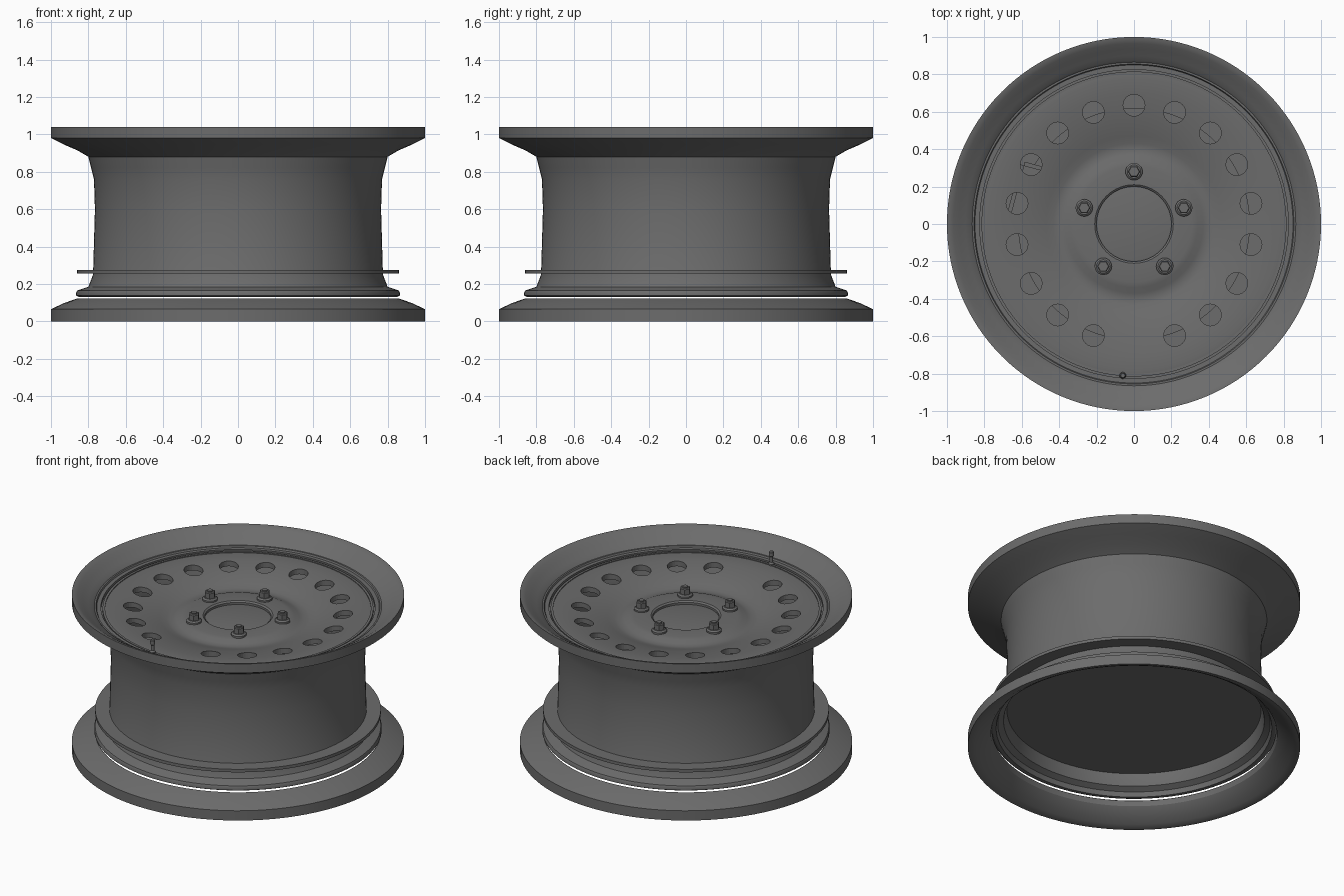
import bpy, bmesh
from math import sin, cos, pi, radians
from mathutils import Matrix

cube = bpy.data.objects.get("Cube")
if cube:
    bpy.data.objects.remove(cube, do_unlink=True)

SEGMENTS = 128
steel = bpy.data.materials.new("dark_grey_steel")
GREY = (0.15, 0.15, 0.15, 1)
steel.use_nodes = True
steel.diffuse_color = GREY
steel.node_tree.nodes["Principled BSDF"].inputs["Base Color"].default_value = GREY


def finish(name, bm):
    """Turn a bmesh into a named, smooth shaded steel object."""
    bmesh.ops.recalc_face_normals(bm, faces=bm.faces)
    mesh = bpy.data.meshes.new(name)
    bm.to_mesh(mesh)
    bm.free()
    mesh.materials.append(steel)
    obj = bpy.data.objects.new(name, mesh)
    bpy.context.collection.objects.link(obj)
    return obj


def smooth(obj):
    bpy.ops.object.select_all(action='DESELECT')
    obj.select_set(True)
    bpy.context.view_layer.objects.active = obj
    bpy.ops.object.shade_smooth_by_angle(angle=radians(28))


def lathe(name, profile, closed=True, x=0, y=0, n=SEGMENTS):
    """Revolve (radius, height) points about a vertical axis; open profiles are capped."""
    bm = bmesh.new()
    rings = [[bm.verts.new((x + r * cos(2 * pi * i / n), y + r * sin(2 * pi * i / n), z))
              for i in range(n)] for r, z in profile]
    pairs = list(zip(rings, rings[1:]))
    if closed:
        pairs.append((rings[-1], rings[0]))
    else:
        bm.faces.new(rings[0])
        bm.faces.new(rings[-1])
    for a, b in pairs:
        for i in range(n):
            j = (i + 1) % n
            bm.faces.new((a[i], a[j], b[j], b[i]))
    obj = finish(name, bm)
    smooth(obj)
    return obj


def polar(radius, degrees):
    return radius * cos(radians(degrees)), radius * sin(radians(degrees))


# Barrel with the flared upper flange and the lower bead seat
lathe("rim_barrel", [
    (1, 1.04), (1, .98), (.93, .945), (.86, .915), (.80, .88), (.785, .82), (.77, .76),
    (.765, .6), (.775, .25), (.80, .185), (.86, .165), (.865, .155), (.865, .138),
    (.85, .13), (.83, .13), (.82, .16), (.785, .18), (.765, .25), (.755, .6),
    (.755, .75), (.77, .84), (.80, .9), (.80, .945), (.815, .945), (.815, .93),
    (.825, .93), (.825, .95), (.85, .95), (.855, .96), (.865, .96), (.875, .97),
    (.90, .985), (.935, 1.008), (.965, 1.028), (.985, 1.038)])

# Separate lower flange ring
lathe("lower_flange", [
    (1, 0), (1, .065), (.93, .098), (.86, .122), (.855, .118), (.862, .085),
    (.885, .06), (.92, .035), (.955, .013), (.98, .002)])

# Thin backing plate passing through the barrel
lathe("backing_plate", [(.86, .255), (.86, .275)], closed=False)

# Dished wheel face with a raised hub
face = lathe("wheel_face", [
    (.80, .94), (.78, .942), (.70, .937), (.63, .927), (.55, .913), (.47, .89), (.43, .877),
    (.40, .873), (.37, .879), (.34, .892), (.31, .898), (.21, .898), (.20, .89),
    (.20, .86), (.32, .86), (.40, .84), (.47, .855), (.63, .895), (.78, .91), (.80, .91)])

# Ring of vent holes, with one place left solid at the valve
bm = bmesh.new()
for k in range(17):
    x, y = polar(.635, -70 + 20 * k)
    bmesh.ops.create_cone(bm, cap_ends=True, segments=24, radius1=.058, radius2=.058,
                          depth=.3, matrix=Matrix.Translation((x, y, .92)))
cutter = finish("vent_hole_cutter", bm)
cutter.hide_render = True
cutter.hide_viewport = True
cut = face.modifiers.new("vent_holes", 'BOOLEAN')
cut.operation = 'DIFFERENCE'
cut.solver = 'EXACT'
cut.object = cutter

# Centre bore plug
lathe("hub_plug", [(.203, .862), (.203, .875), (.19, .878)], closed=False)

# Brake rotor and caliper behind the face
lathe("brake_rotor", [(.62, .6), (.62, .66), (.36, .66), (.33, .68), (.31, .86), (.2, .86),
                      (.2, .6)])
bm = bmesh.new()
bmesh.ops.create_cube(bm, size=1, matrix=Matrix.Rotation(radians(165), 4, 'Z')
                      @ Matrix.Translation((.58, 0, .64)) @ Matrix.Diagonal((.18, .34, .2, 1)))
bmesh.ops.bevel(bm, geom=bm.edges[:], offset=.02, segments=2, affect='EDGES')
smooth(finish("brake_caliper", bm))

# Five wheel nuts: round seat, hexagon and stud end
for k in range(5):
    x, y = polar(.28, 90 + 72 * k)
    lathe(f"nut_seat_{k + 1}", [(.046, .89), (.046, .908), (.036, .916)], False, x, y, 24)
    lathe(f"nut_hexagon_{k + 1}", [(.033, .91), (.033, .95), (.028, .955)], False, x, y, 6)
    lathe(f"stud_end_{k + 1}", [(.017, .95), (.017, .962)], False, x, y, 16)

# Valve stem
lathe("valve_stem", [(.018, .93), (.018, .95), (.010, .96), (.010, .995), (.015, 1.0),
                     (.015, 1.025), (.011, 1.03)], False, -.06, -.81, 16)
